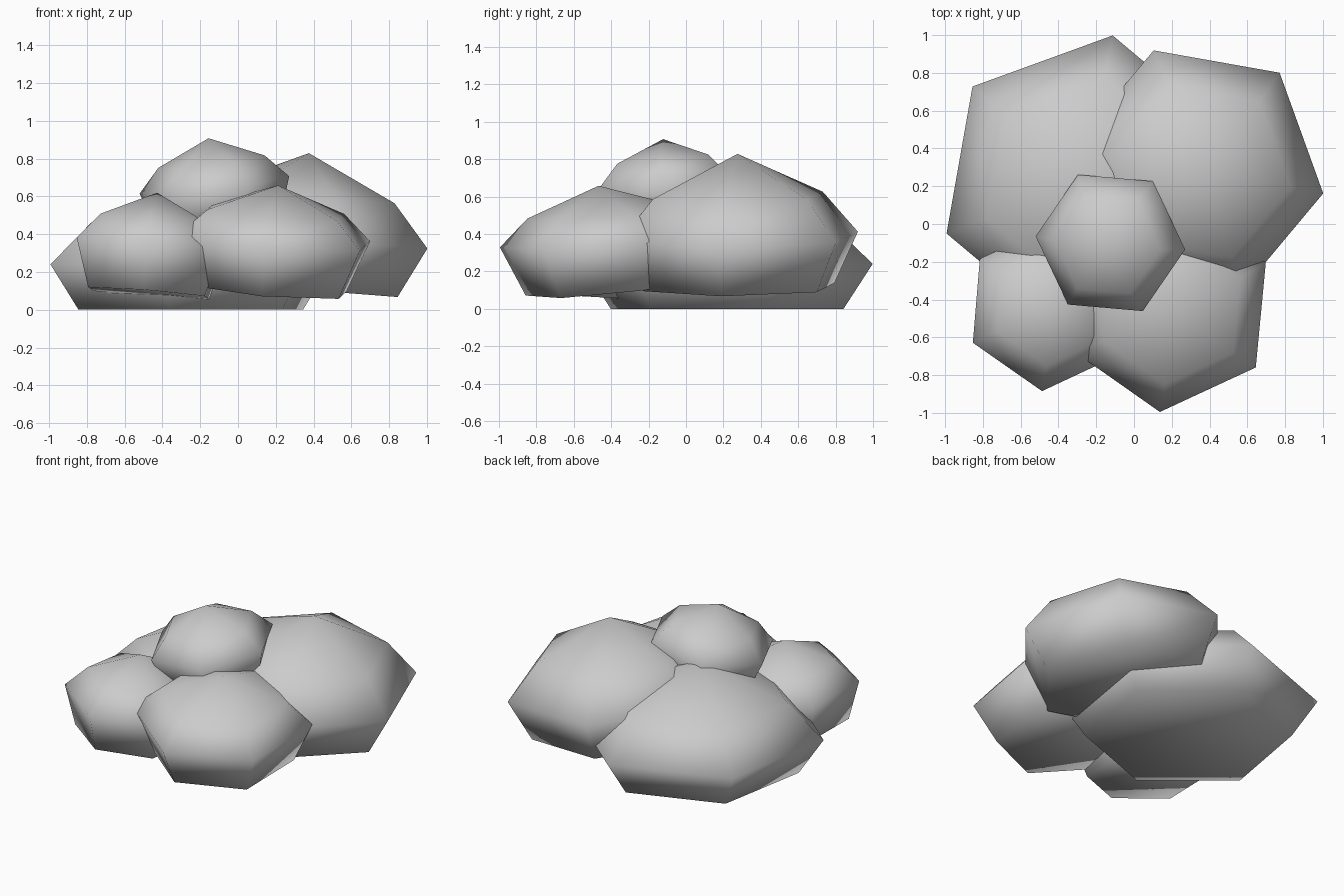
import bpy
import bmesh
from math import radians, atan
from mathutils import Matrix, Vector

cube = bpy.data.objects.get("Cube")
if cube:
    bpy.data.objects.remove(cube, do_unlink=True)

SIDES = 6

# One plain grey stone colour
stone = bpy.data.materials.new("stone grey")
stone.use_nodes = True
GREY = (0.6, 0.6, 0.6, 1)
stone.diffuse_color = GREY
stone.node_tree.nodes["Principled BSDF"].inputs["Base Color"].default_value = GREY


def add_rock(name, center, radius, rise, drop, phase, slope=(0, 0)):
    """Six-sided boulder: flat base, wide waist, shoulder and a single peak."""
    bm = bmesh.new()
    rings = []
    for scale, z in ((0.8, -drop), (1, 0), (0.71, rise / 2)):
        spin = Matrix.Rotation(radians(phase), 3, 'Z')
        step = Matrix.Rotation(radians(360 / SIDES), 3, 'Z')
        point = spin @ Vector((radius * scale, 0, z))
        ring = []
        for _ in range(SIDES):
            ring.append(bm.verts.new(point))
            point = step @ point
        rings.append(ring)
    peak = bm.verts.new((0, 0, rise))

    # Base, side walls and cap
    bm.faces.new(reversed(rings[0]))
    for i in range(SIDES):
        j = (i + 1) % SIDES
        for low, high in zip(rings, rings[1:]):
            bm.faces.new((low[i], low[j], high[j], high[i]))
        bm.faces.new((rings[-1][i], rings[-1][j], peak))
    for face in bm.faces:
        face.smooth = True

    # Lean the stone so its waist follows the given slopes along x and y
    lean = Matrix.Rotation(-atan(slope[0]), 4, 'Y') @ Matrix.Rotation(atan(slope[1]), 4, 'X')
    bm.transform(Matrix.Translation(center) @ lean)
    mesh = bpy.data.meshes.new(name)
    bm.to_mesh(mesh)
    bm.free()
    mesh.materials.append(stone)
    rock = bpy.data.objects.new(name, mesh)
    bpy.context.collection.objects.link(rock)
    return rock


# Ground stones, then the small one resting on top
add_rock("back_right_rock", (-0.25, 0.22, 0.24), 0.79, 0.44, 0.24, 80)
add_rock("back_left_rock", (0.335, 0.28, 0.385), 0.68, 0.445, 0.27, 50, (-0.09, 0.01))
add_rock("front_left_rock", (0.19, -0.44, 0.38), 0.56, 0.28, 0.27, 25, (-0.08, 0.1))
add_rock("front_right_rock", (-0.45, -0.44, 0.34), 0.447, 0.28, 0.255, 25, (-0.08, -0.05))
add_rock("top_rock", (-0.125, -0.1, 0.66), 0.4, 0.25, 0.23, 55, (0.125, 0.09))
